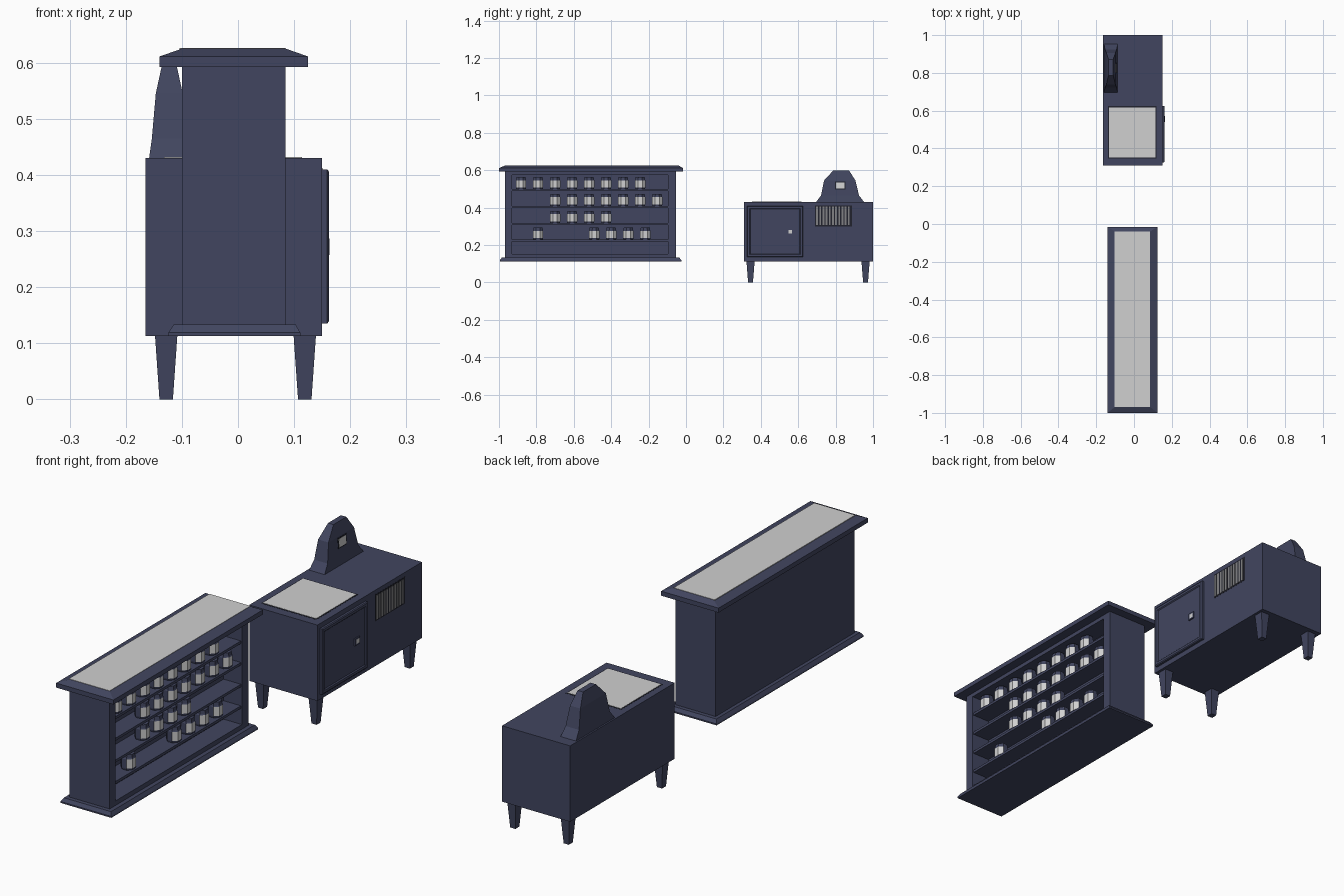
import bpy, bmesh, math
from mathutils import Vector

if "Cube" in bpy.data.objects:
    bpy.data.objects.remove(bpy.data.objects["Cube"])


def material(name, rgb):
    m = bpy.data.materials.new(name)
    m.diffuse_color = (*rgb, 1)
    m.use_nodes = True
    m.node_tree.nodes["Principled BSDF"].inputs["Base Color"].default_value = m.diffuse_color
    return m


NAVY = material("navy wood", (0.053, 0.060, 0.115))
LIGHT = material("pale grey", (0.63, 0.63, 0.63))
DARK = material("near black", (0.015, 0.016, 0.026))
GREY = material("mid grey", (0.22, 0.22, 0.23))


def loft(name, rings, axis="z", mat=NAVY, cap_mat=None):
    """Rings of (height, a0, a1, b0, b1) joined along an axis.
    axis z: a = x, b = y.  axis x: a = y, b = z."""
    bm = bmesh.new()
    loops = []
    for h, a0, a1, b0, b1 in rings:
        pts = [(a0, b0), (a1, b0), (a1, b1), (a0, b1)]
        loops.append([bm.verts.new((a, b, h) if axis == "z" else (h, a, b)) for a, b in pts])
    bm.faces.new(loops[0][::-1])
    cap = bm.faces.new(loops[-1])
    for lo, hi in zip(loops, loops[1:]):
        for i in range(4):
            j = (i + 1) % 4
            bm.faces.new((lo[i], lo[j], hi[j], hi[i]))
    if cap_mat:
        cap.material_index = 1
    bmesh.ops.recalc_face_normals(bm, faces=bm.faces)
    me = bpy.data.meshes.new(name)
    bm.to_mesh(me)
    bm.free()
    me.materials.append(mat)
    if cap_mat:
        me.materials.append(cap_mat)
    ob = bpy.data.objects.new(name, me)
    bpy.context.collection.objects.link(ob)
    return ob


def box(name, x, y, z, mat=NAVY):
    return loft(name, [(z[0], *x, *y), (z[1], *x, *y)], mat=mat)


# ---- Shop counter with an open shelf front ----
loft("counter_base", [(0.113, -0.124, 0.111, -0.995, -0.025),
                      (0.119, -0.124, 0.111, -0.995, -0.025),
                      (0.133, -0.115, 0.103, -0.985, -0.036)])
outer = (-0.968, -0.053, 0.133, 0.592)
inner = (-0.93, -0.095, 0.152, 0.575)
loft("counter_body", [(-0.10, *outer), (0.085, *outer), (0.085, *inner), (0.0, *inner)], "x")
loft("counter_top", [(0.592, -0.14, 0.125, -1.0, -0.015),
                     (0.611, -0.14, 0.125, -1.0, -0.015),
                     (0.625, -0.10, 0.085, -0.968, -0.04)])
box("counter_top_panel", (-0.104, 0.085), (-0.968, -0.04), (0.622, 0.6265), LIGHT)

SHELVES = [0.500, 0.410, 0.319, 0.229]
for z in SHELVES:
    box("shelf", (-0.002, 0.08), (-0.932, -0.093), (z - 0.011, z))


# ---- Jars: octagonal, pale label band and dark lid ----
def jar(y, z):
    bm = bmesh.new()
    loops = []
    for h, r in ((0, 0.028), (0.008, 0.030), (0.046, 0.030), (0.050, 0.028), (0.064, 0.026)):
        loops.append([bm.verts.new((0.047 + r * math.cos(math.pi * (k + 0.5) / 4),
                                    y + r * math.sin(math.pi * (k + 0.5) / 4), z + h))
                      for k in range(8)])
    bm.faces.new(loops[0][::-1])
    bm.faces.new(loops[-1])
    for n, (lo, hi) in enumerate(zip(loops, loops[1:])):
        for i in range(8):
            j = (i + 1) % 8
            f = bm.faces.new((lo[i], lo[j], hi[j], hi[i]))
            # label covers the middle band, seen from the front
            if n == 1 and f.calc_center_median().x > 0.052:
                f.material_index = 1
    me = bpy.data.meshes.new("jar")
    bm.to_mesh(me)
    bm.free()
    me.materials.append(NAVY)
    me.materials.append(LIGHT)
    bpy.context.collection.objects.link(bpy.data.objects.new("jar", me))


STEP = 0.091
slots = [range(0, 8), range(2, 9), range(2, 6), (1, 4.3, 5.3, 6.3, 7.3)]
for z, row in zip(SHELVES, slots):
    for k in row:
        jar(-0.882 + STEP * k, z)

# ---- Low cabinet on tapered legs ----
box("cabinet_body", (-0.165, 0.15), (0.31, 1.0), (0.113, 0.43))
for cx in (-0.128, 0.119):
    for cy in (0.345, 0.96):
        loft("cabinet_leg", [(0, cx - 0.012, cx + 0.012, cy - 0.013, cy + 0.013),
                             (0.115, cx - 0.02, cx + 0.02, cy - 0.022, cy + 0.022)])
box("cabinet_top_border", (-0.137, 0.119), (0.347, 0.624), (0.428, 0.4305), DARK)
box("cabinet_top_panel", (-0.132, 0.114), (0.353, 0.618), (0.428, 0.4315), LIGHT)

# Door with stepped edge and recessed panel
loft("cabinet_door", [(0.148, 0.326, 0.626, 0.135, 0.41),
                      (0.159, 0.326, 0.626, 0.135, 0.41),
                      (0.162, 0.330, 0.622, 0.139, 0.406),
                      (0.162, 0.340, 0.612, 0.149, 0.396),
                      (0.158, 0.344, 0.608, 0.153, 0.392)], "x")
loft("door_knob", [(0.156, 0.541, 0.573, 0.257, 0.287),
                   (0.163, 0.541, 0.573, 0.257, 0.287),
                   (0.163, 0.548, 0.568, 0.263, 0.281)], "x", NAVY, LIGHT)

# Slatted vent
box("vent_back", (0.148, 0.1505), (0.69, 0.888), (0.30, 0.412), DARK)
N = 11
for i in range(N):
    y = 0.696 + i * 0.186 / N
    box("vent_slat", (0.149, 0.152), (y, y + 0.010), (0.306, 0.406), GREY)

# Tapered hood on top, with a small badge
cx = -0.1225
hood = [(0.429, 0.036, 0.695, 0.953), (0.465, 0.031, 0.722, 0.925),
        (0.545, 0.024, 0.738, 0.906), (0.598, 0.0125, 0.787, 0.872)]
loft("hood", [(z, cx - w, cx + w, a, b) for z, w, a, b in hood])
for name, hy, hz, t, mat in (("badge_rim", 0.029, 0.022, 0.001, DARK),
                             ("badge", 0.023, 0.017, 0.002, LIGHT)):
    ob = box(name, (-0.002, t), (-hy, hy), (-hz, hz), mat)
    ob.location = (-0.0962, 0.825, 0.518)
    ob.rotation_euler = (0, -math.atan2(0.007, 0.08), 0)
